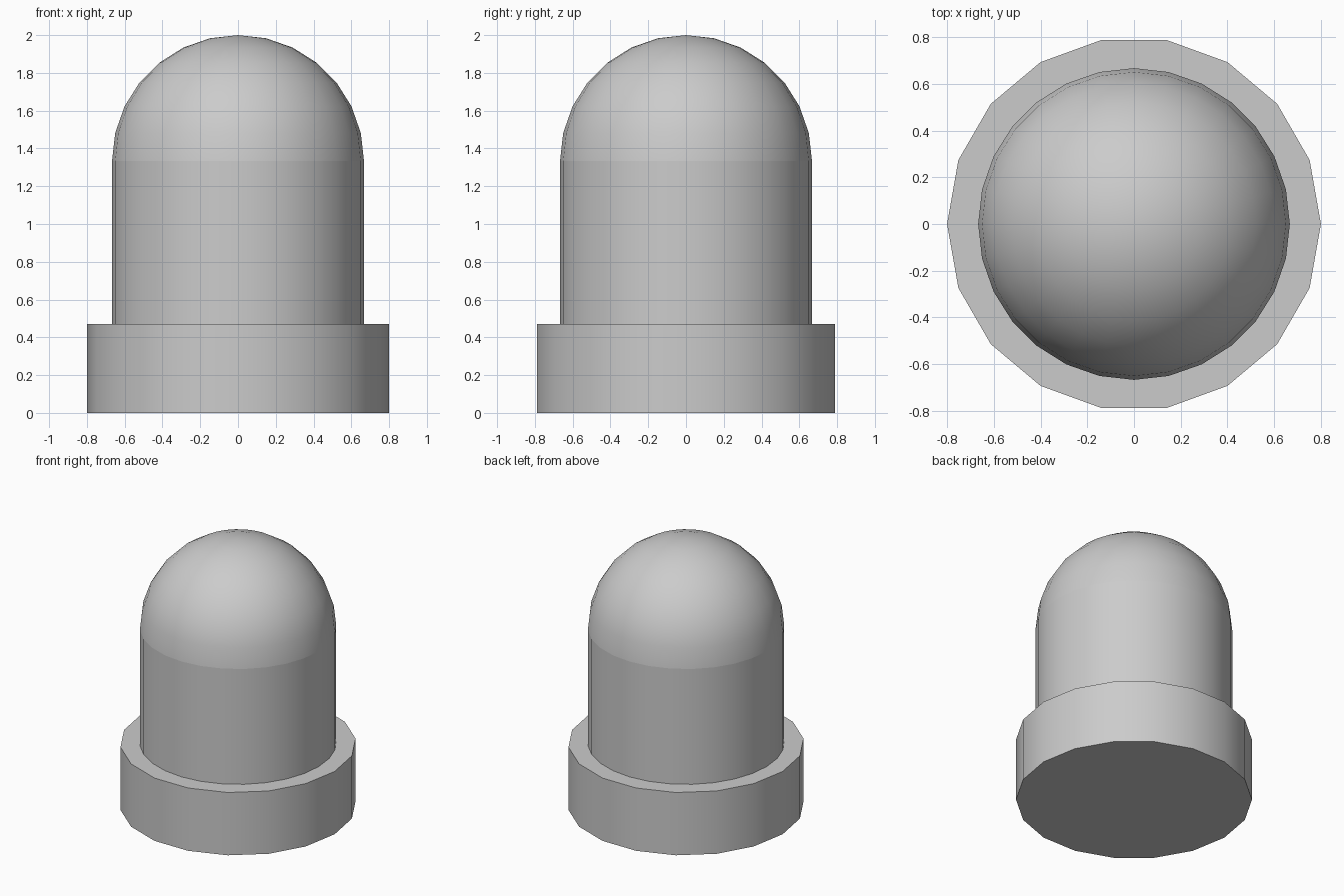
import bpy, bmesh
from math import radians

cube = bpy.data.objects.get("Cube")
if cube:
    bpy.data.objects.remove(cube, do_unlink=True)

# Single plain colour
grey = bpy.data.materials.new("light_grey")
grey.use_nodes = True
colour = (0.6, 0.6, 0.6, 1)
grey.diffuse_color = colour
grey.node_tree.nodes["Principled BSDF"].inputs["Base Color"].default_value = colour


def finish(obj, name):
    obj.name = obj.data.name = name
    obj.data.materials.clear()
    obj.data.materials.append(grey)
    bpy.ops.object.shade_smooth_by_angle(angle=radians(30))
    return obj


def cylinder(name, sides, radius, bottom, top):
    bpy.ops.mesh.primitive_cylinder_add(
        vertices=sides, radius=radius, depth=top - bottom,
        location=(0, 0, (top + bottom) / 2))
    obj = bpy.context.object
    # Put a corner on the x axis
    obj.rotation_euler.z = radians(90)
    return finish(obj, name)


RADIUS = 0.667
SPRING = 1.333  # height where the dome starts

# Wide foot and upright body
cylinder("base", 18, 0.8, 0, 0.47)
cylinder("body", 28, RADIUS, 0.47, SPRING)

# Hemispherical dome: upper half of a sphere
bpy.ops.mesh.primitive_uv_sphere_add(
    segments=28, ring_count=14, radius=RADIUS, location=(0, 0, SPRING))
dome = bpy.context.object
bm = bmesh.new()
bm.from_mesh(dome.data)
bmesh.ops.delete(bm, geom=[v for v in bm.verts if v.co.z < -0.01], context="VERTS")
bm.to_mesh(dome.data)
bm.free()
finish(dome, "dome")
